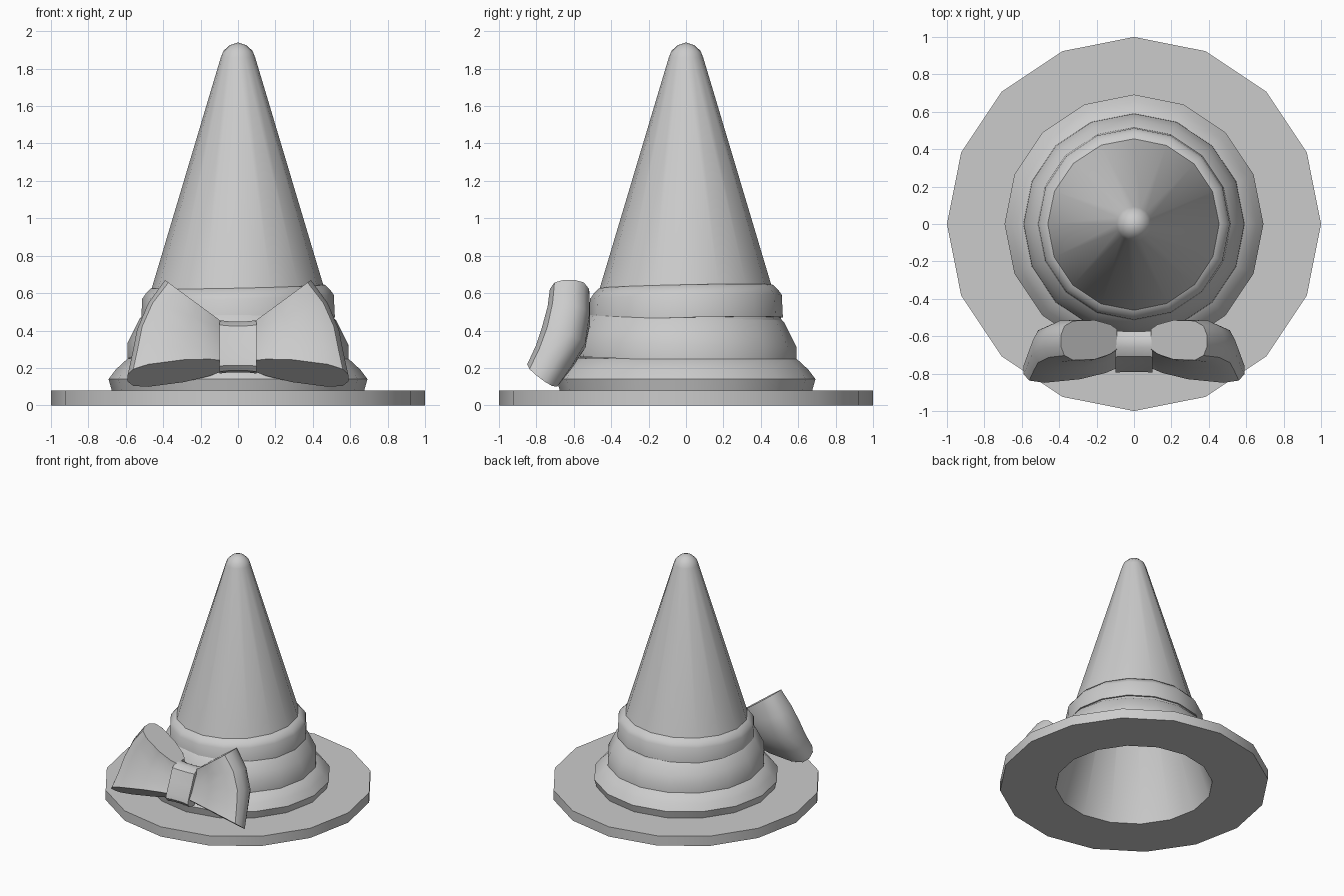
import bpy, bmesh, math
from mathutils import Vector

if "Cube" in bpy.data.objects:
    bpy.data.objects.remove(bpy.data.objects["Cube"])

SIDES = 16
grey = bpy.data.materials.new("grey")
grey.diffuse_color = (0.6, 0.6, 0.6, 1)
grey.use_nodes = True
grey.node_tree.nodes["Principled BSDF"].inputs["Base Color"].default_value = grey.diffuse_color


def finish(name, bm, angle=40):
    """Turn a bmesh into a smooth-by-angle object."""
    bmesh.ops.recalc_face_normals(bm, faces=bm.faces)
    me = bpy.data.meshes.new(name)
    bm.to_mesh(me)
    bm.free()
    me.materials.append(grey)
    ob = bpy.data.objects.new(name, me)
    bpy.context.collection.objects.link(ob)
    bpy.ops.object.select_all(action='DESELECT')
    ob.select_set(True)
    bpy.context.view_layer.objects.active = ob
    bpy.ops.object.shade_smooth_by_angle(angle=math.radians(angle))
    return ob


def loft(bm, rings, caps=True):
    """Bridge closed rings of points, optionally capping both ends."""
    rows = [[bm.verts.new(p) for p in ring] for ring in rings]
    for a, b in zip(rows, rows[1:]):
        n = len(a)
        for i in range(n):
            bm.faces.new((a[i], a[(i + 1) % n], b[(i + 1) % n], b[i]))
    if caps:
        bm.faces.new(rows[0][::-1])
        bm.faces.new(rows[-1])


def lathe(name, profile, tilt=(0, 0), closed=False, angle=40):
    """Revolve (radius, z) points; tilt slopes the rings along x and y."""
    bm = bmesh.new()
    rings = []
    for r, z in profile:
        ring = []
        for i in range(SIDES):
            a = math.tau * i / SIDES
            x, y = r * math.cos(a), r * math.sin(a)
            ring.append((x, y, z + tilt[0] * x + tilt[1] * y))
        rings.append(ring)
    if closed:
        rings.append(rings[0])
    loft(bm, rings, caps=False)
    bmesh.ops.remove_doubles(bm, verts=bm.verts, dist=1e-5)
    return finish(name, bm, angle)


# Flat brim with the head opening
lathe("brim", [(0.585, 0), (1, 0), (1, 0.08), (0.585, 0.08)], closed=True)

# Hollow pointed crown with a rounded tip
lathe("crown", [(0.585, 0.0), (0.05, 1.83), (0, 1.87), (0, 1.94), (0.045, 1.925),
                (0.078, 1.895), (0.092, 1.86), (0.46, 0.63), (0.62, 0.08)])

# Three wrapped folds around the crown
lathe("lower_fold", [(0.60, 0.08), (0.675, 0.08), (0.692, 0.14), (0.655, 0.19),
                     (0.59, 0.25), (0.55, 0.26)])
lathe("middle_fold", [(0.55, 0.245), (0.592, 0.245), (0.59, 0.33), (0.56, 0.39),
                      (0.525, 0.46), (0.49, 0.49)], tilt=(-0.01, -0.03))
lathe("upper_fold", [(0.49, 0.46), (0.518, 0.46), (0.512, 0.58), (0.495, 0.605),
                     (0.465, 0.635), (0.43, 0.64)], tilt=(0.02, 0.02))

# Bow loop section: (fraction outward, fraction of half thickness)
SECTION = [(0, 0.5), (0.12, 0.75), (0.4, 1), (0.78, 1), (0.94, 0.75), (1, 0.3),
           (1, -0.3), (0.94, -0.75), (0.78, -1), (0.4, -1), (0.12, -0.75), (0, -0.5)]
# Rows from top to bottom: inner point, outer point, half thickness (y, z)
ROWS = [((0.09, -0.615, 0.45), (0.39, -0.625, 0.67), (0.105, 0)),
        ((0.09, -0.620, 0.40), (0.48, -0.630, 0.54), (0.112, -0.02)),
        ((0.09, -0.650, 0.33), (0.54, -0.655, 0.39), (0.115, -0.045)),
        ((0.09, -0.690, 0.26), (0.565, -0.715, 0.26), (0.095, -0.055)),
        ((0.09, -0.730, 0.21), (0.59, -0.780, 0.145), (0.08, -0.06))]
for side, label in ((-1, "left"), (1, "right")):
    bm = bmesh.new()
    rings = []
    for inner, outer, (ty, tz) in ROWS:
        ring = []
        for s, t in SECTION:
            p = Vector(inner).lerp(Vector(outer), s)
            ring.append((side * p.x, p.y + t * ty, p.z + t * tz))
        rings.append(ring)
    loft(bm, rings)
    finish("bow_loop_" + label, bm)

# Knot: a bent band with a slightly narrow waist
KNOT = [(-0.57, 0.43), (-0.61, 0.452), (-0.66, 0.455), (-0.71, 0.43), (-0.745, 0.34),
        (-0.785, 0.25), (-0.795, 0.21), (-0.77, 0.18), (-0.71, 0.17), (-0.62, 0.29)]
bm = bmesh.new()
rings = []
for x, k in ((-0.1, 1), (-0.05, 0.96), (0.05, 0.96), (0.1, 1)):
    rings.append([(x, -0.68 + (y + 0.68) * k, 0.315 + (z - 0.315) * k) for y, z in KNOT])
loft(bm, rings)
finish("bow_knot", bm)
